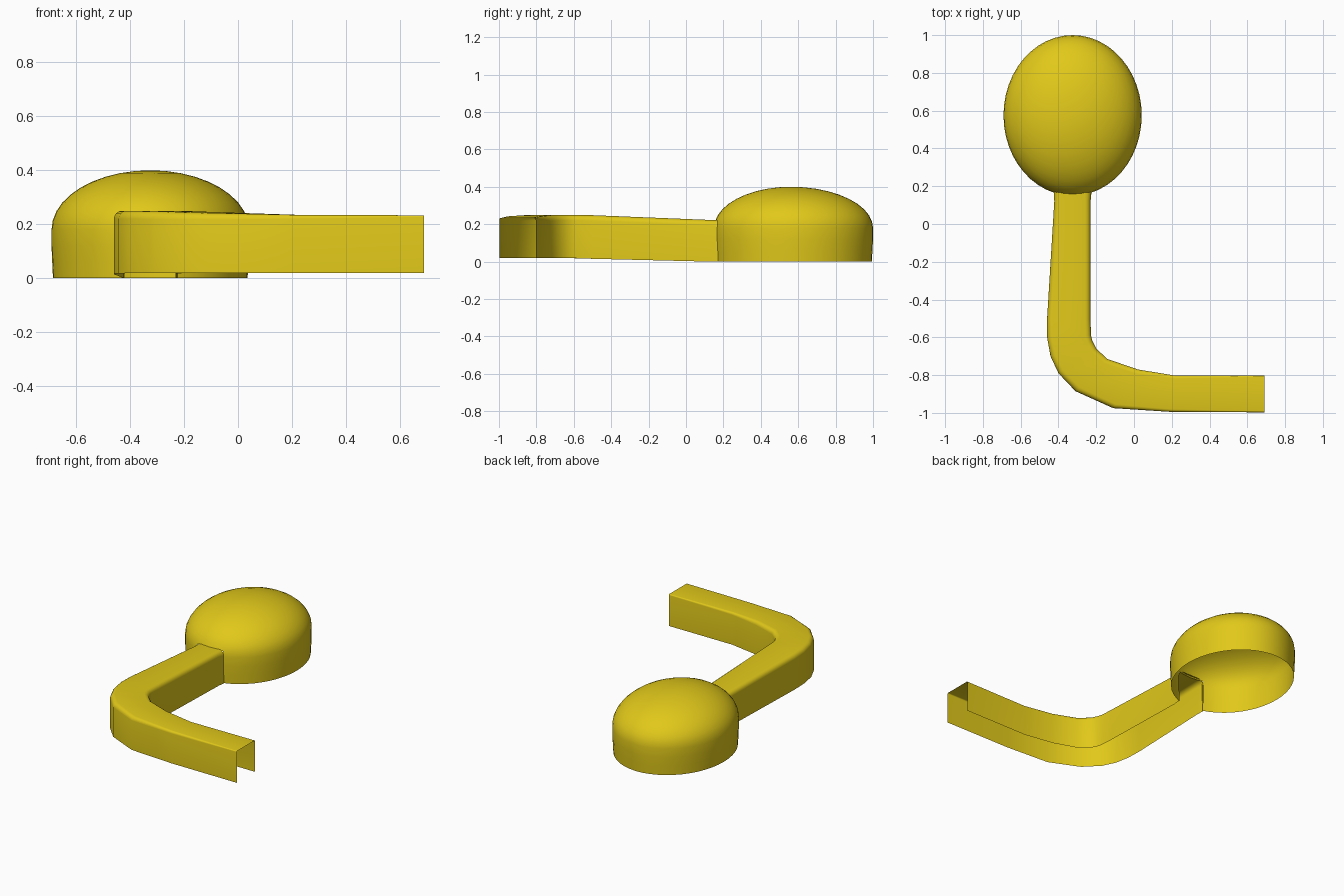
import bpy, math

if "Cube" in bpy.data.objects:
    bpy.data.objects.remove(bpy.data.objects["Cube"])

mat = bpy.data.materials.new("yellow")
mat.diffuse_color = (0.75, 0.58, 0.01, 1)
mat.use_nodes = True
mat.node_tree.nodes["Principled BSDF"].inputs["Base Color"].default_value = mat.diffuse_color


def make_object(name, verts, faces):
    mesh = bpy.data.meshes.new(name)
    mesh.from_pydata(verts, [], faces)
    mesh.materials.append(mat)
    obj = bpy.data.objects.new(name, mesh)
    bpy.context.collection.objects.link(obj)
    bpy.ops.object.select_all(action='DESELECT')
    obj.select_set(True)
    bpy.context.view_layer.objects.active = obj
    bpy.ops.object.shade_smooth_by_angle(angle=math.radians(40))
    return obj


# Open-bottomed oval dome: vertical wall, then a quarter-ellipse crown
CX, CY, RX, RY, TOP = -0.325, 0.575, 0.366, 0.425, 0.4
SEG = 48
profile = [(0.985, 0.0), (0.993, 0.06), (1.0, 0.12), (1.0, 0.18)]
for i in range(1, 10):
    a = math.radians(i * 9)
    profile.append((math.cos(a), 0.18 + 0.22 * math.sin(a)))

verts, faces = [], []
for r, z in profile:
    for s in range(SEG):
        t = 2 * math.pi * s / SEG
        cy = CY - 0.015 * (1 - r)
        verts.append((CX + RX * r * math.sin(t), cy - RY * r * math.cos(t), z))
for k in range(len(profile) - 1):
    for s in range(SEG):
        # leave a doorway in the front wall where the channel enters
        if (s < 2 or s >= SEG - 2) and k < 4:
            continue
        n = (s + 1) % SEG
        faces.append((k * SEG + s, k * SEG + n, (k + 1) * SEG + n, (k + 1) * SEG + s))
verts.append((CX, CY - 0.015, TOP))
last = (len(profile) - 1) * SEG
for s in range(SEG):
    faces.append((last + s, last + (s + 1) % SEG, len(verts) - 1))
make_object("dome", verts, faces)

# Bent channel, open below and at the far end
# stations: outer x, y, inner x, y, bottom z, top z, corner radius
stations = [
    (-0.425, 0.17, -0.225, 0.17, 0.00, 0.222, 0.035),
    (-0.422, 0.12, -0.230, 0.12, 0.00, 0.223, 0.03),
    (-0.460, -0.50, -0.230, -0.50, 0.015, 0.248, 0.03),
    (-0.460, -0.60, -0.228, -0.59, 0.018, 0.250, 0.03),
    (-0.442, -0.70, -0.220, -0.62, 0.018, 0.250, 0.03),
    (-0.400, -0.79, -0.200, -0.66, 0.019, 0.250, 0.03),
    (-0.310, -0.885, -0.140, -0.715, 0.02, 0.248, 0.03),
    (-0.110, -0.975, 0.020, -0.770, 0.02, 0.242, 0.025),
    (0.200, -0.995, 0.220, -0.803, 0.02, 0.235, 0.015),
    (0.690, -0.997, 0.690, -0.803, 0.02, 0.233, 0.006),
]
verts, faces = [], []
STEPS = 4
for ox, oy, ix, iy, zb, zt, r in stations:
    w = math.hypot(ix - ox, iy - oy)
    section = [(0, zb)]
    for j in range(STEPS + 1):
        a = math.pi / 2 * j / STEPS
        section.append((r - r * math.cos(a), zt - r + r * math.sin(a)))
    section += [(w - u, z) for u, z in reversed(section)]
    for u, z in section:
        f = u / w
        verts.append((ox + (ix - ox) * f, oy + (iy - oy) * f, z))
N = 2 * (STEPS + 2)
for k in range(len(stations) - 1):
    for j in range(N - 1):
        a = k * N + j
        faces.append((a, a + 1, a + N + 1, a + N))
make_object("channel", verts, faces)
